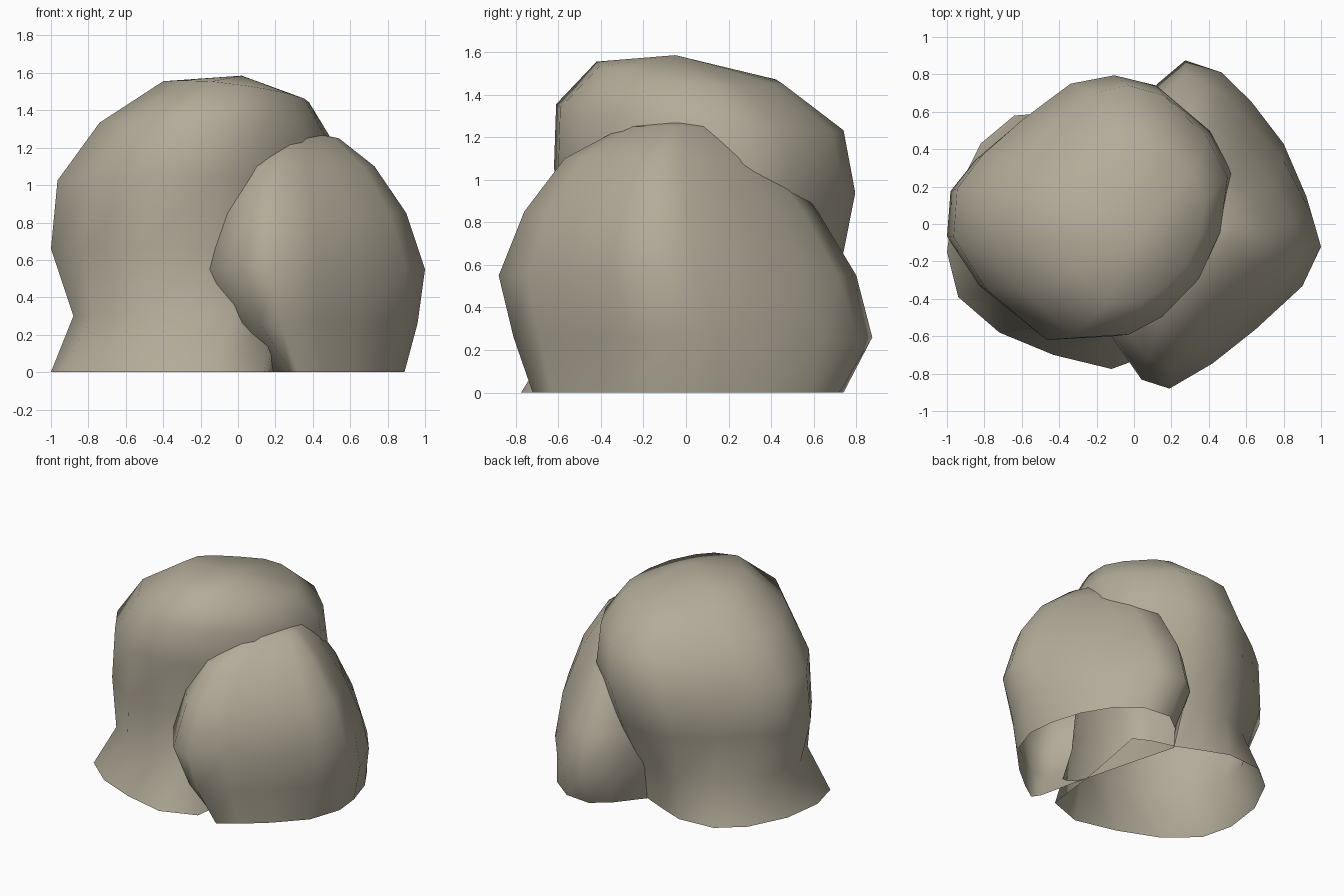
import bpy, bmesh

if "Cube" in bpy.data.objects:
    bpy.data.objects.remove(bpy.data.objects["Cube"])

stone = bpy.data.materials.new("warm grey stone")
stone.diffuse_color = (0.45, 0.41, 0.32, 1)
stone.use_nodes = True
stone.node_tree.nodes["Principled BSDF"].inputs["Base Color"].default_value = stone.diffuse_color


def make_boulder(name, foot, belly, levels, peak):
    """Loft from a foot outline to a belly outline.
    Each level: z, blend foot->belly, x and y limits, slope along x and y."""
    bm = bmesh.new()
    rings = []
    for z, mix, x0, x1, y0, y1, tx, ty in levels:
        pts = [(a[0] + (b[0] - a[0]) * mix, a[1] + (b[1] - a[1]) * mix)
               for a, b in zip(foot, belly)]
        xs, ys = [p[0] for p in pts], [p[1] for p in pts]
        fx = (x1 - x0) / (max(xs) - min(xs))
        fy = (y1 - y0) / (max(ys) - min(ys))
        ring = []
        for px, py in pts:
            x, y = x0 + (px - min(xs)) * fx, y0 + (py - min(ys)) * fy
            ring.append(bm.verts.new((x, y, z + tx * x + ty * y)))
        rings.append(ring)
    n = len(foot)
    for lo, hi in zip(rings, rings[1:]):
        for i in range(n):
            j = (i + 1) % n
            bm.faces.new((lo[i], lo[j], hi[j], hi[i]))
    tip = bm.verts.new(peak)
    for i in range(n):
        bm.faces.new((rings[-1][i], rings[-1][(i + 1) % n], tip))
    for f in bm.faces:
        f.smooth = True
    mesh = bpy.data.meshes.new(name)
    bm.to_mesh(mesh)
    bm.free()
    mesh.materials.append(stone)
    ob = bpy.data.objects.new(name, mesh)
    bpy.context.collection.objects.link(ob)
    return ob


# Tall boulder with a pinched waist and flared foot, open underneath
make_boulder(
    "tall_boulder",
    [(.30, .34), (.18, .40), (0, .45), (-.16, .52), (-.36, .60), (-.64, .58), (-.82, .43), (-.96, .15),
     (-1, -.15), (-.94, -.39), (-.72, -.58), (-.43, -.70), (-.12, -.775), (.14, -.68), (.20, -.20)],
    [(.53, .28), (.40, .50), (.11, .74), (-.12, .795), (-.36, .75), (-.62, .56), (-.84, .37), (-.98, .19),
     (-1, -.07), (-.82, -.35), (-.49, -.62), (-.12, -.60), (.10, -.50), (.34, -.29), (.48, -.03)],
    [(0, 0, -1, .30, -.775, .60, 0, 0),
     (.30, .5, -.88, .33, -.60, .58, 0, 0),
     (.66, 1, -1, .46, -.58, .74, 0, 0),
     (1.0, 1, -.965, .53, -.62, .795, -.02, -.08),
     (1.29, 1, -.74, .50, -.61, .74, -.05, -.08),
     (1.50, 1, -.40, .38, -.42, .45, -.12, -.09)],
    (.02, -.05, 1.585))

# Lower boulder leaning against its right side, open underneath
make_boulder(
    "low_boulder",
    [(.89, -.05), (.87, .15), (.80, .38), (.68, .58), (.50, .72), (.30, .74), (.17, .64),
     (0, .43), (.10, .06), (.22, -.40), (.28, -.66), (.32, -.72), (.45, -.63), (.62, -.49), (.81, -.29)],
    [(1, -.08), (.95, .10), (.80, .40), (.60, .63), (.46, .79), (.28, .88), (.12, .74),
     (.0, .47), (-.05, 0), (-.16, -.52), (.04, -.82), (.19, -.87), (.42, -.73), (.65, -.54), (.90, -.30)],
    [(0, 0, .0, .89, -.72, .74, 0, 0),
     (.26, .6, -.03, .96, -.81, .875, 0, 0),
     (.55, 1, -.16, 1, -.88, .80, 0, 0),
     (.85, 1, -.10, .90, -.76, .62, 0, 0),
     (1.10, 1, .0, .73, -.57, .43, 0, 0),
     (1.25, 1, .19, .54, -.29, .22, 0, 0)],
    (.40, -.02, 1.28))
